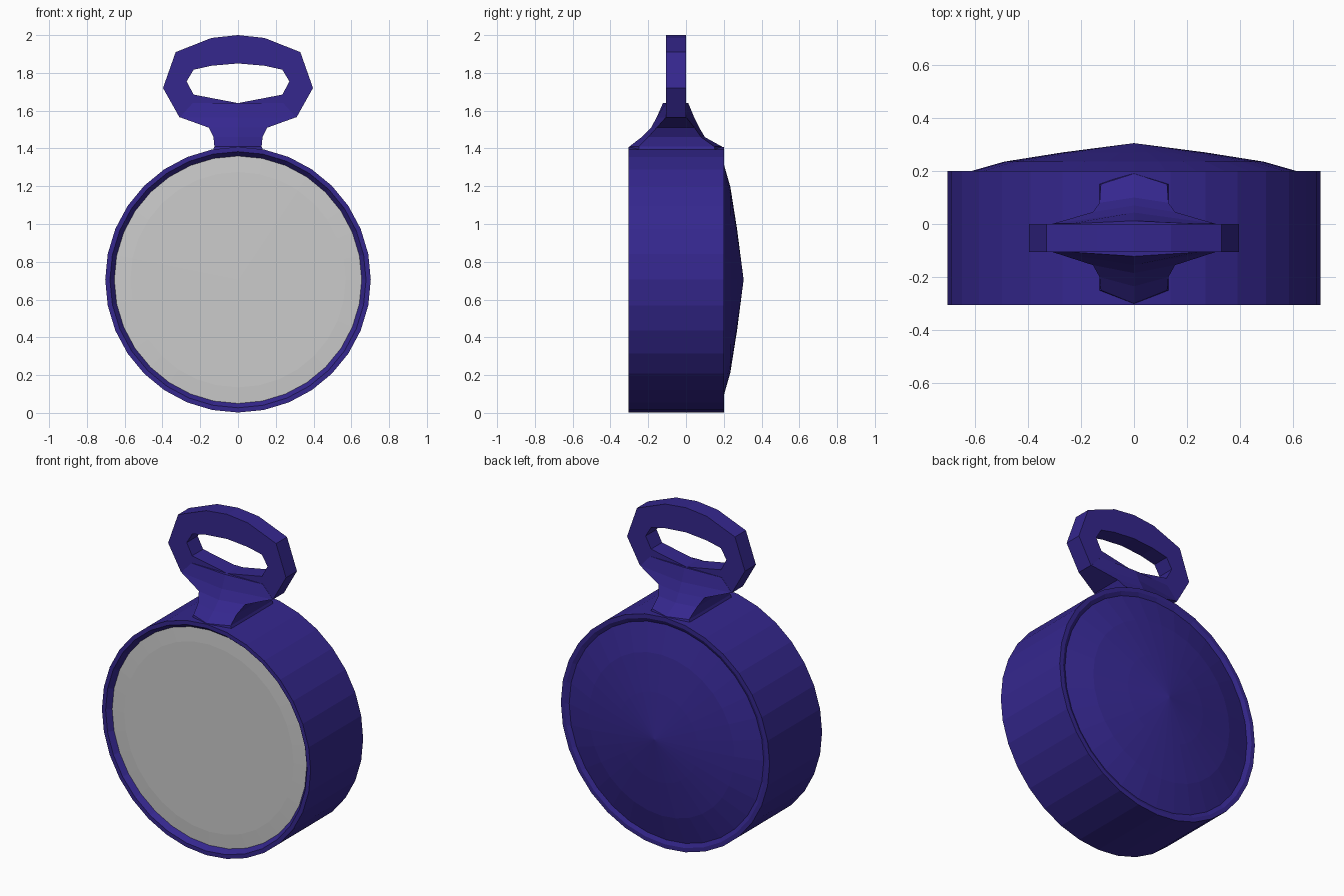
import bpy, bmesh, math

if "Cube" in bpy.data.objects:
    bpy.data.objects.remove(bpy.data.objects["Cube"])

CZ = 0.705    # height of the case centre
SIDES = 32

purple = bpy.data.materials.new("purple")
purple.diffuse_color = (0.035, 0.02, 0.27, 1)
purple.use_nodes = True
purple.node_tree.nodes["Principled BSDF"].inputs["Base Color"].default_value = purple.diffuse_color


def finish(name, bm, mat=None):
    bmesh.ops.remove_doubles(bm, verts=bm.verts, dist=1e-5)
    bmesh.ops.recalc_face_normals(bm, faces=bm.faces)
    me = bpy.data.meshes.new(name)
    bm.to_mesh(me)
    bm.free()
    ob = bpy.data.objects.new(name, me)
    bpy.context.collection.objects.link(ob)
    if mat:
        me.materials.append(mat)
    return ob


def bridge(bm, rings):
    for a, b in zip(rings, rings[1:]):
        n = len(a)
        for i in range(n):
            j = (i + 1) % n
            bm.faces.new((a[i], a[j], b[j], b[i]))


def lathe(name, profile, mat=None):
    """Turn (radius, y) points around the y axis; radius 0 closes to a point."""
    bm = bmesh.new()
    rings = []
    for r, y in profile:
        if r > 0:
            ang = [2 * math.pi * i / SIDES for i in range(SIDES)]
            rings.append([bm.verts.new((r * math.sin(a), y, CZ + r * math.cos(a)))
                          for a in ang])
    bridge(bm, rings)
    for (r, y), ring in ((profile[0], rings[0]), (profile[-1], rings[-1])):
        if r == 0:
            tip = bm.verts.new((0, y, CZ))
            for i in range(SIDES):
                bm.faces.new((ring[i], ring[(i + 1) % SIDES], tip))
    return finish(name, bm, mat)


# Case: front lip, outer wall, back lip and shallow domed back
lathe("case", [(0.655, -0.275), (0.678, -0.305), (0.703, -0.305), (0.703, 0.20),
               (0.678, 0.20), (0.655, 0.188), (0.49, 0.235), (0.27, 0.27),
               (0, 0.305)], purple)

# Grey dial set just behind the front lip
dial = lathe("dial", [(0.655, -0.275), (0.57, -0.28), (0, -0.282)])
for p in dial.data.polygons:
    if p.normal.y > 0:
        p.flip()

# Hanging loop: outer and inner outlines (right half, top to bottom), mirrored
outer = [(0, 2.0), (0.14, 1.985), (0.33, 1.91), (0.397, 1.72), (0.31, 1.565), (0, 1.55)]
inner = [(0, 1.85), (0.14, 1.838), (0.235, 1.817), (0.272, 1.755), (0.235, 1.685), (0, 1.64)]


def mirrored(half):
    return half + [(-x, z) for x, z in half[-2:0:-1]]


bm = bmesh.new()
rings = [[bm.verts.new((x, y, z)) for x, z in mirrored(path)]
         for path, y in ((outer, -0.105), (outer, 0.0), (inner, 0.0), (inner, -0.105))]
bridge(bm, rings + rings[:1])
finish("hanging_loop", bm, purple)

# Neck: hexagonal sections (z, half width, ridge front/back y, side front/back y)
sections = [(1.385, 0.135, -0.305, 0.20, -0.25, 0.15),
            (1.41, 0.125, -0.30, 0.19, -0.25, 0.15),
            (1.46, 0.13, -0.235, 0.10, -0.20, 0.08),
            (1.51, 0.155, -0.185, 0.07, -0.155, 0.045),
            (1.565, 0.307, -0.155, 0.043, -0.106, 0.001),
            (1.64, 0.24, -0.122, 0.012, -0.106, 0.001)]
bm = bmesh.new()
rings = []
for z, w, f, b, sf, sb in sections:
    pts = [(0, f), (w, sf), (w, sb), (0, b), (-w, sb), (-w, sf)]
    rings.append([bm.verts.new((x, y, z)) for x, y in pts])
bridge(bm, rings)
bm.faces.new(rings[0])
bm.faces.new(rings[-1])
finish("neck", bm, purple)
